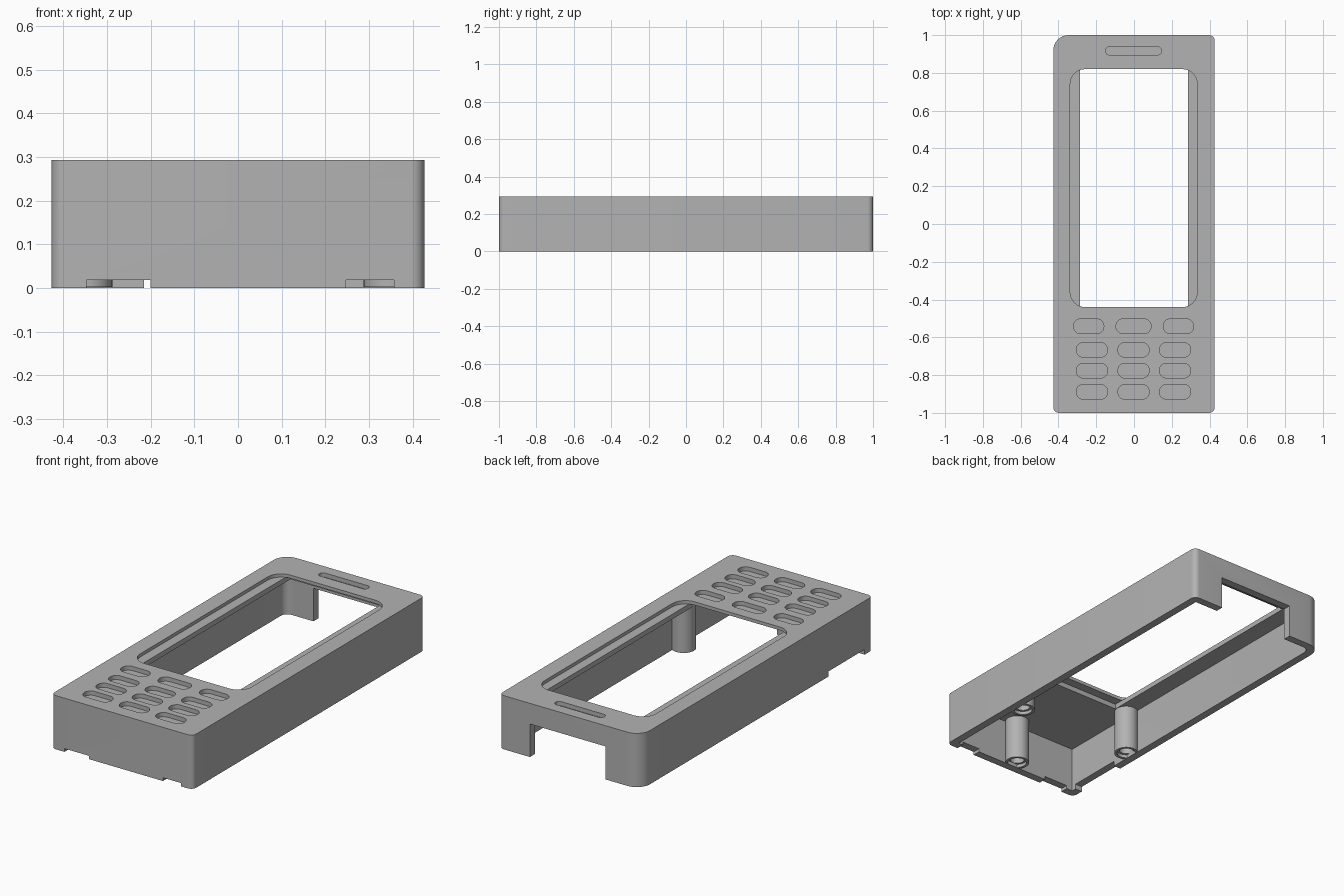
import bpy, bmesh, math

cube = bpy.data.objects.get("Cube")
if cube:
    bpy.data.objects.remove(cube, do_unlink=True)

GREY = (0.45, 0.45, 0.45, 1.0)
plastic = bpy.data.materials.new("grey plastic")
plastic.use_nodes = True
plastic.diffuse_color = GREY
plastic.node_tree.nodes["Principled BSDF"].inputs["Base Color"].default_value = GREY

TOP = 0.293
HALF_W = 0.427
WALL = 0.043


def rounded_outline(x0, x1, y0, y1, radii, steps=8):
    """Counter-clockwise outline; radii start at the front right corner (+x, -y)."""
    corners = [(x1, y0, -1, 1), (x1, y1, -1, -1), (x0, y1, 1, -1), (x0, y0, 1, 1)]
    points = []
    for i, ((x, y, sx, sy), r) in enumerate(zip(corners, radii)):
        if r == 0:
            points.append((x, y))
            continue
        for k in range(steps + 1):
            a = math.pi / 2 * (i - 1 + k / steps)
            points.append((x + sx * r + r * math.cos(a), y + sy * r + r * math.sin(a)))
    return points


def prism(name, outline, z0, z1):
    bm = bmesh.new()
    face = bm.faces.new([bm.verts.new((x, y, z0)) for x, y in outline])
    lift = bmesh.ops.extrude_face_region(bm, geom=[face])
    verts = [g for g in lift["geom"] if isinstance(g, bmesh.types.BMVert)]
    bmesh.ops.translate(bm, verts=verts, vec=(0, 0, z1 - z0))
    bmesh.ops.recalc_face_normals(bm, faces=bm.faces)
    mesh = bpy.data.meshes.new(name)
    bm.to_mesh(mesh)
    bm.free()
    obj = bpy.data.objects.new(name, mesh)
    bpy.context.collection.objects.link(obj)
    obj.data.materials.append(plastic)
    return obj


def block(name, x0, x1, y0, y1, z0, z1, r=0.0):
    return prism(name, rounded_outline(x0, x1, y0, y1, [r] * 4), z0, z1)


def activate(obj):
    bpy.ops.object.select_all(action="DESELECT")
    obj.select_set(True)
    bpy.context.view_layer.objects.active = obj


def cut(target, cutter):
    mod = target.modifiers.new("cut", "BOOLEAN")
    mod.operation = "DIFFERENCE"
    mod.solver = "EXACT"
    mod.object = cutter
    activate(target)
    bpy.ops.object.modifier_apply(modifier=mod.name)
    bpy.data.objects.remove(cutter, do_unlink=True)


def smooth(obj):
    activate(obj)
    bpy.ops.object.shade_smooth_by_angle(angle=math.radians(30))


# Outer shell with one larger corner
shell = prism("housing", rounded_outline(-HALF_W, HALF_W, -1, 1, [0.03, 0.03, 0.08, 0.03]), 0, TOP)

# Hollow inside, open at the bottom
cut(shell, prism("cavity", rounded_outline(-HALF_W + WALL, HALF_W - WALL, -1 + WALL, 1 - WALL,
                                           [0, 0, 0.04, 0]), -0.1, 0.248))

# Screen opening: shallow rounded recess over a narrower, longer opening
cut(shell, block("screen_recess", -0.338, 0.335, -0.44, 0.82, 0.275, 0.4, 0.08))
cut(shell, block("screen_opening", -0.285, 0.285, -0.49, 0.86, 0.2, 0.275))

# Key pockets and earpiece slot
KEY_FLOOR = 0.27
TOP_ROW = [(-0.32, -0.16), (-0.095, 0.09), (0.155, 0.315)]
LOWER_ROW = [(-0.305, -0.14), (-0.085, 0.08), (0.135, 0.3)]
rows = [(-0.58, -0.503, TOP_ROW)]
rows += [(y, y + 0.077, LOWER_ROW) for y in (-0.705, -0.815, -0.927)]
for y0, y1, keys in rows:
    for x0, x1 in keys:
        cut(shell, block("key_pocket", x0, x1, y0, y1, KEY_FLOOR, 0.4, 0.036))
cut(shell, block("earpiece_slot", -0.15, 0.145, 0.895, 0.938, KEY_FLOOR, 0.4, 0.02))

# Back connector slot, front notches and side notch along the bottom rim
cut(shell, block("back_slot", -0.215, 0.242, 0.94, 1.1, -0.1, 0.18))
for x0, x1 in ((-0.347, -0.2), (0.247, 0.357)):
    cut(shell, block("front_notch", x0, x1, -1.1, -0.95, -0.1, 0.018))
cut(shell, block("side_notch", -0.5, -0.38, -0.93, -0.62, -0.1, 0.028))
smooth(shell)

# Screw posts with open bores
for name, x, y in (("left_screw_post", 0.35, -0.48), ("right_screw_post", -0.35, -0.48),
                   ("front_screw_post", 0.02, -0.92)):
    def ring(r):
        return [(x + r * math.cos(a * math.pi / 16), y + r * math.sin(a * math.pi / 16))
                for a in range(32)]
    post = prism(name, ring(0.062), 0.002, 0.25)
    cut(post, prism("bore_mouth", ring(0.048), -0.1, 0.02))
    cut(post, prism("bore", ring(0.036), -0.1, 0.15))
    smooth(post)
